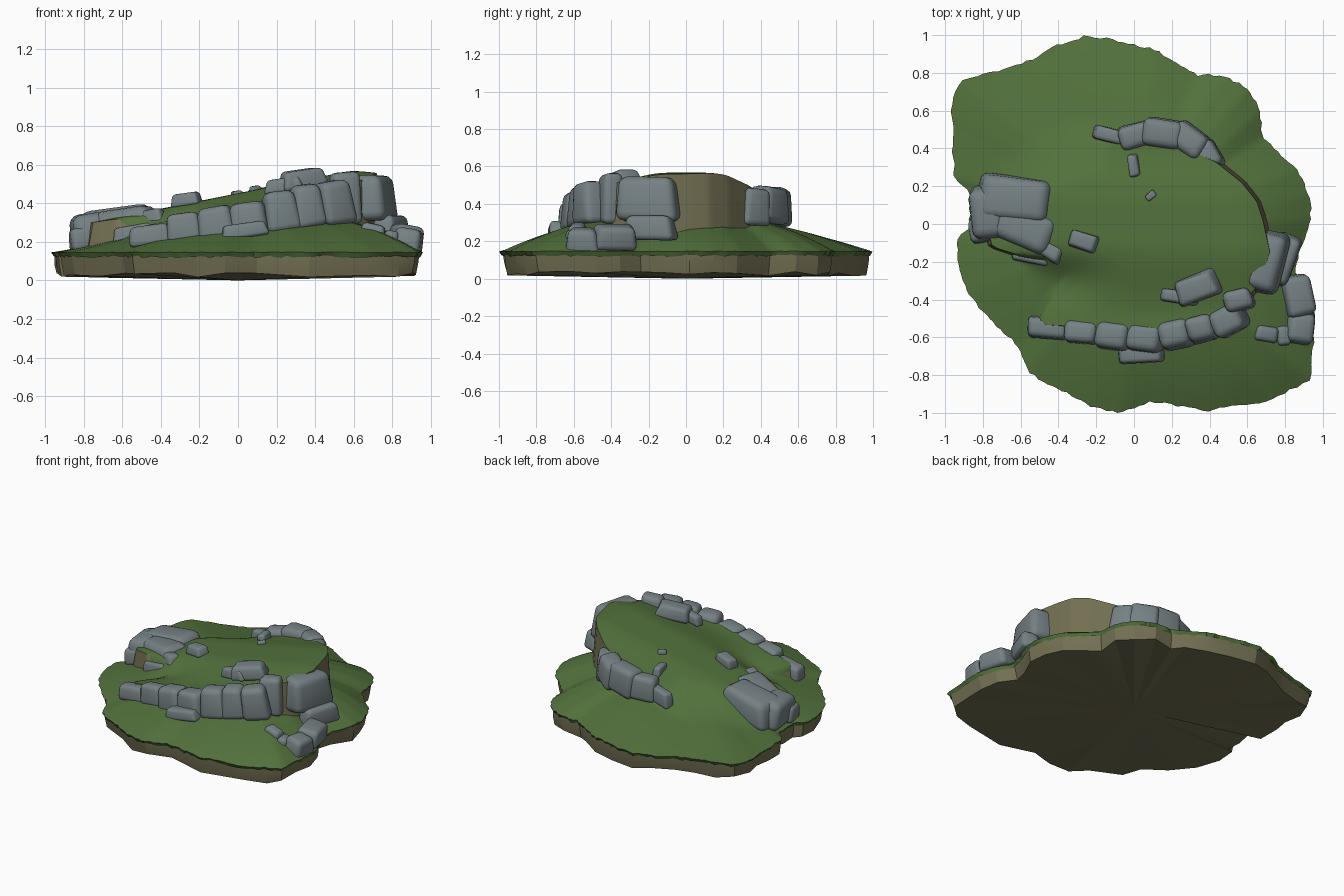
import bpy, bmesh, math, random
from mathutils import Matrix, Vector, Euler

if "Cube" in bpy.data.objects:
    bpy.data.objects.remove(bpy.data.objects["Cube"])

random.seed(4)

def material(name, col):
    m = bpy.data.materials.new(name)
    m.diffuse_color = (*col, 1)
    m.use_nodes = True
    m.node_tree.nodes["Principled BSDF"].inputs["Base Color"].default_value = m.diffuse_color
    return m

GRASS = material("grass_green", (0.085, 0.165, 0.045))
EARTH = material("earth_brown", (0.17, 0.16, 0.085))
ROCK = material("rock_grey", (0.18, 0.22, 0.23))

def finish(bm, name, mats, angle=35):
    bmesh.ops.recalc_face_normals(bm, faces=bm.faces[:])
    me = bpy.data.meshes.new(name)
    bm.to_mesh(me)
    bm.free()
    ob = bpy.data.objects.new(name, me)
    bpy.context.collection.objects.link(ob)
    for m in mats:
        me.materials.append(m)
    bpy.ops.object.select_all(action='DESELECT')
    ob.select_set(True)
    bpy.context.view_layer.objects.active = ob
    bpy.ops.object.shade_smooth_by_angle(angle=math.radians(angle))
    return ob

# Island outline, and the outline of the raised plateau
OUTLINE = [(.94, .02), (.93, .15), (.87, .28), (.76, .38), (.68, .46), (.67, .6), (.6, .72), (.47, .79),
           (.33, .79), (.25, .84), (.12, .92), (-.05, .965), (-.25, 1), (-.4, .95), (-.52, .88), (-.65, .83),
           (-.8, .79), (-.93, .75), (-.97, .62), (-.95, .5), (-.96, .38), (-.95, .23), (-.88, .19),
           (-.87, .08), (-.87, -.03), (-.93, -.06), (-.94, -.2), (-.88, -.37), (-.75, -.52), (-.61, -.65),
           (-.56, -.79), (-.35, -.9), (-.22, -.97), (-.07, -1), (.1, -.94), (.38, -.99), (.7, -.94),
           (.85, -.87), (.94, -.82), (.95, -.65), (.96, -.5), (.92, -.36), (.85, -.25), (.88, -.13)]
PLATEAU = [(.68, .03), (.65, .12), (.57, .22), (.43, .33), (.2, .43), (0, .46), (-.3, .42), (-.55, .3),
           (-.8, .07), (-.75, -.12), (-.5, -.2), (-.42, -.33), (-.52, -.53), (-.2, -.55), (0, -.57),
           (.3, -.54), (.53, -.47), (.66, -.32), (.72, -.15)]

def radius(poly, a):
    """Distance from the centre to a closed outline along angle a."""
    d = Vector((math.cos(a), math.sin(a)))
    for i, p in enumerate(poly):
        p, q = Vector(p), Vector(poly[(i + 1) % len(poly)])
        e = q - p
        den = d.x * e.y - d.y * e.x
        if abs(den) < 1e-9:
            continue
        t = (p.x * e.y - p.y * e.x) / den
        u = (p.x * d.y - p.y * d.x) / den
        if t > 0 and -1e-6 <= u <= 1 + 1e-6:
            return t
    return 0.8

def smooth(t):
    t = max(0, min(1, t))
    return t * t * (3 - 2 * t)

def softness(a):
    """Width of the plateau edge: steep cliff, or soft slope at the back left."""
    d = math.degrees(a) % 360
    back = smooth((d - 92) / 30) * smooth((178 - d) / 20)
    valley = smooth((d - 194) / 10) * smooth((228 - d) / 10)
    return 0.02 + 0.36 * max(back, 0.5 * valley)

def height(x, y, r, c, R, w):
    t = min(1, r / R)
    ground = .145 + .19 * (1 + .6 * x) * (1 - t * t)
    top = .452 + .2 * x - .07 * smooth((-.1 - y) / .4)
    top -= .05 * smooth((y - .1) / .35)
    top -= .06 * math.exp(-((x + .4) / .22) ** 2 - ((y + .3) / .12) ** 2)
    top -= .05 * smooth((x - .55) / .25)
    m = 1 - smooth((r - c + (w - .02) * .6) / w)
    return ground + max(0, top - ground) * m

# Grass terrain: one ring follows the cliff edge, the next its foot
N, INNER, OUTER = 216, 22, 16
bm = bmesh.new()
centre = bm.verts.new((0, 0, height(0, 0, 0, .5, 1, .02)))
cols = []
for i in range(N):
    a = 2 * math.pi * i / N
    c, R, w = radius(PLATEAU, a), radius(OUTLINE, a), softness(a)
    c = min(c, R - .06)
    rs = [c * k / INNER for k in range(1, INNER + 1)]
    rs += [c + .02 + (R - c - .02) * k / OUTER for k in range(OUTER + 1)]
    rs[-1] += random.uniform(-.008, .006)
    col = [bm.verts.new((r * math.cos(a), r * math.sin(a),
                         height(r * math.cos(a), r * math.sin(a), r, c, R, w))) for r in rs]
    # small turned-down lip at the rim
    v = col[-1].co
    col.append(bm.verts.new((v.x * .985, v.y * .985, v.z - .018 - random.random() * .01)))
    cols.append(col)
for i in range(N):
    A, B = cols[i], cols[(i + 1) % N]
    bm.faces.new((centre, A[0], B[0]))
    for k in range(len(A) - 1):
        f = bm.faces.new((A[k], A[k + 1], B[k + 1], B[k]))
        f.normal_update()
        # bare earth on the steep cliff band
        if k == INNER - 1 and abs(f.normal.z) < .35:
            f.material_index = 1
finish(bm, "grass_terrain", [GRASS, EARTH], 40)

# Earth slab below the grass
bm = bmesh.new()
rings = [[], [], []]
for x, y in OUTLINE:
    s = random.uniform(.955, .975)
    rings[0].append(bm.verts.new((x * .98, y * .98, .137)))
    rings[1].append(bm.verts.new((x * (s + .012), y * (s + .012), .085)))
    rings[2].append(bm.verts.new((x * s, y * s, random.uniform(.015, .04))))
base = bm.verts.new((0, 0, 0))
n = len(OUTLINE)
for i in range(n):
    j = (i + 1) % n
    for k in (0, 1):
        bm.faces.new((rings[k][i], rings[k][j], rings[k + 1][j], rings[k + 1][i]))
    bm.faces.new((rings[2][i], rings[2][j], base))
finish(bm, "earth_slab", [EARTH], 15)

# Rocks: jittered, rounded blocks (x, y, z, size x, size y, size z, turn)
def rocks(name, rows, tilt=0):
    bm = bmesh.new()
    for x, y, z, sx, sy, sz, turn in rows:
        b = bmesh.new()
        bmesh.ops.create_cube(b, size=1)
        for v in b.verts:
            k = .86 if v.co.z > 0 else 1.04
            v.co.x *= k * random.uniform(.9, 1.1)
            v.co.y *= k * random.uniform(.9, 1.1)
            v.co.z *= random.uniform(.9, 1.08)
            v.co = Vector((v.co.x * sx, v.co.y * sy, v.co.z * sz))
        bmesh.ops.bevel(b, geom=b.edges[:], offset=.24 * min(sx, sy, sz), segments=3,
                        profile=.5, affect='EDGES')
        rot = Euler((0, math.radians(tilt), math.radians(turn))).to_matrix().to_4x4()
        bmesh.ops.transform(b, matrix=Matrix.Translation((x, y, z)) @ rot, verts=b.verts[:])
        me = bpy.data.meshes.new("tmp")
        b.to_mesh(me)
        b.free()
        bm.from_mesh(me)
        bpy.data.meshes.remove(me)
    finish(bm, name, [ROCK], 40)

rocks("front_cliff_rocks", [
    (-.46, -.55, .235, .23, .11, .11, -3), (-.28, -.57, .275, .19, .13, .15, -5),
    (-.11, -.59, .295, .2, .15, .18, -8), (.06, -.6, .315, .2, .16, .19, -8),
    (.03, -.68, .26, .24, .11, .08, 3), (.22, -.58, .355, .18, .16, .22, 12),
    (.36, -.55, .39, .17, .15, .22, 15), (.5, -.51, .4, .19, .16, .23, 28)], -8)
rocks("right_cliff_rocks", [
    (.55, -.4, .43, .17, .13, .26, 15), (.7, -.2, .425, .19, .34, .24, -14),
    (.79, -.19, .27, .13, .28, .13, -18)])
rocks("low_right_rocks", [
    (.87, -.38, .22, .16, .23, .13, 12), (.88, -.55, .205, .15, .17, .13, -5),
    (.7, -.58, .25, .13, .09, .09, -10), (.79, -.59, .22, .08, .11, .08, 5)], 10)
rocks("plateau_rocks", [
    (.33, -.34, .525, .23, .14, .1, 22), (.24, -.385, .495, .2, .07, .07, -8),
    (-.27, -.09, .42, .16, .09, .07, -18), (.09, .15, .465, .06, .04, .05, 40),
    (0, .31, .415, .06, .13, .1, 10)], -8)
rocks("back_cliff_rocks", [
    (-.11, .465, .335, .22, .08, .11, -15), (.02, .47, .36, .2, .14, .17, 15),
    (.16, .48, .385, .24, .16, .2, -8), (.29, .44, .39, .22, .16, .2, -36),
    (.39, .36, .385, .16, .13, .2, -58)], -6)
rocks("left_cliff_rocks", [
    (-.62, .13, .285, .42, .24, .19, -6), (-.77, .06, .25, .2, .3, .19, 5),
    (-.58, -.02, .285, .38, .22, .18, -22), (-.46, -.13, .3, .2, .1, .12, -32),
    (-.54, -.17, .23, .22, .08, .11, -12), (-.81, -.03, .215, .13, .14, .12, 10)], -9)
